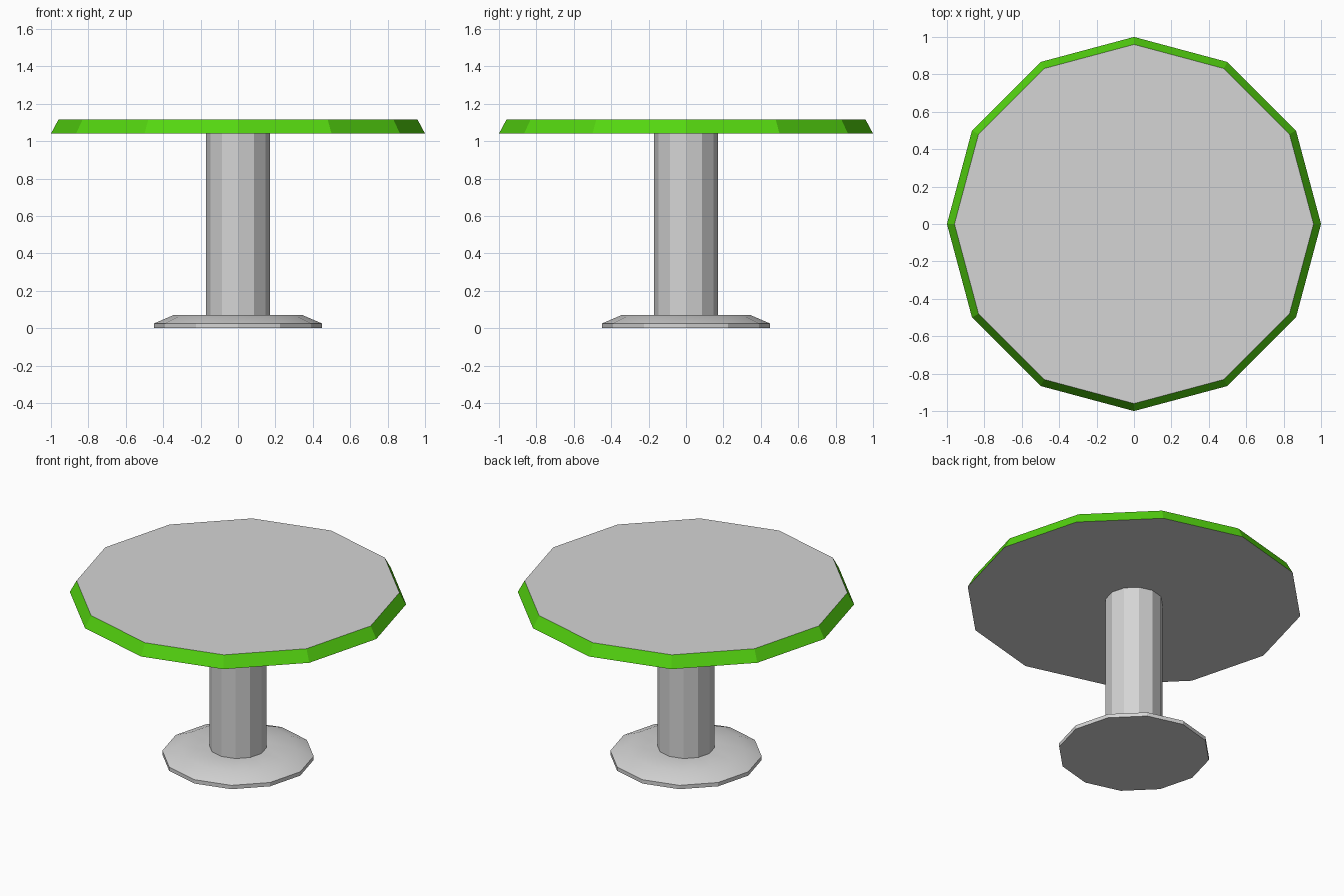
import bpy
import bmesh
from math import cos, sin, tau, radians

cube = bpy.data.objects.get("Cube")
if cube:
    bpy.data.objects.remove(cube, do_unlink=True)

SIDES = 12


def make_material(name, rgb):
    mat = bpy.data.materials.new(name)
    mat.use_nodes = True
    colour = (*rgb, 1.0)
    mat.diffuse_color = colour
    mat.node_tree.nodes["Principled BSDF"].inputs["Base Color"].default_value = colour
    return mat


grey = make_material("light grey", (0.66, 0.66, 0.66))
green = make_material("bright green", (0.09, 0.67, 0.005))


def turned_part(name, profile, materials):
    """Stack twelve-sided rings of (radius, height) and cap both ends."""
    bm = bmesh.new()
    rings = [[bm.verts.new((r * cos(tau * i / SIDES), r * sin(tau * i / SIDES), z))
              for i in range(SIDES)] for r, z in profile]
    for low, high in zip(rings, rings[1:]):
        for i in range(SIDES):
            j = (i + 1) % SIDES
            bm.faces.new((low[i], low[j], high[j], high[i]))
    bm.faces.new(rings[0][::-1])
    bm.faces.new(rings[-1])
    bm.normal_update()
    mesh = bpy.data.meshes.new(name)
    bm.to_mesh(mesh)
    bm.free()
    for mat in materials:
        mesh.materials.append(mat)
    obj = bpy.data.objects.new(name, mesh)
    bpy.context.collection.objects.link(obj)
    return obj


# Foot with a low sloping top, smooth across the slope
foot = turned_part("foot", [(0.45, 0), (0.45, 0.025), (0.345, 0.07), (0.17, 0.07)], [grey])
bpy.ops.object.select_all(action="DESELECT")
foot.select_set(True)
bpy.context.view_layer.objects.active = foot
bpy.ops.object.shade_smooth_by_angle(angle=radians(28))

# Faceted column
turned_part("column", [(0.17, 0.07), (0.17, 1.04)], [grey])

# Table top with a bevelled green rim
top = turned_part("table_top", [(1.0, 1.04), (0.96, 1.115)], [grey, green])
for face in top.data.polygons:
    face.material_index = 1 if abs(face.normal.z) < 0.9 else 0
